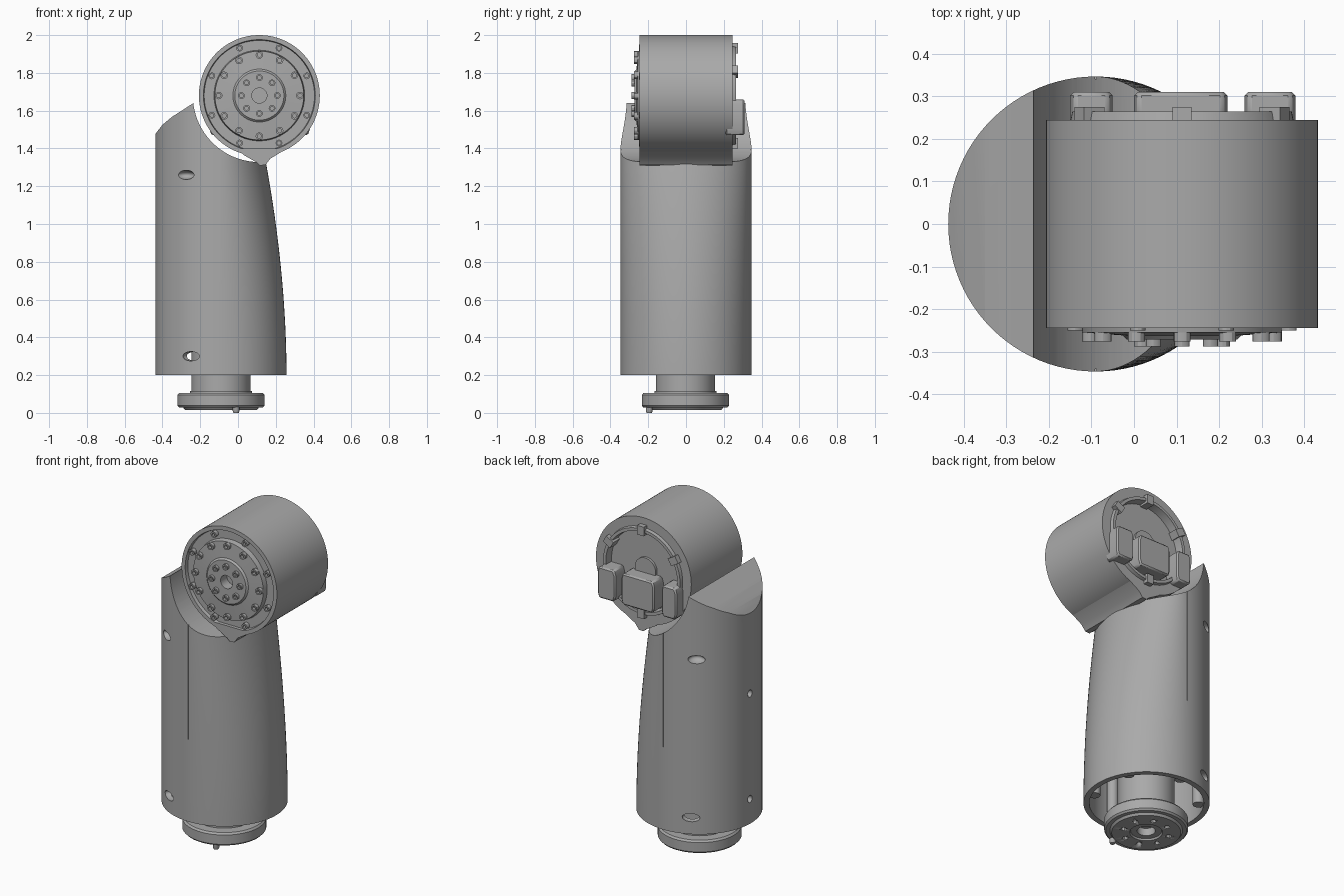
import bpy, bmesh, math
from mathutils import Matrix, Vector

if "Cube" in bpy.data.objects:
    bpy.data.objects.remove(bpy.data.objects["Cube"], do_unlink=True)

GREY = (0.40, 0.40, 0.40, 1)
grey = bpy.data.materials.new("satin grey")
grey.use_nodes = True
grey.diffuse_color = GREY
grey.node_tree.nodes["Principled BSDF"].inputs["Base Color"].default_value = GREY

AXIS_X = -0.09                 # axis of the upright sleeve
HEAD = Vector((0.113, 0, 1.68))  # centre of the joint head
RADIUS = 0.347
TURN = Matrix.Rotation(math.radians(-90), 4, 'X')  # z axis -> y axis


def finish(name, bm, matrix=Matrix()):
    """Store a bmesh as an object with smooth faces and sharp edges."""
    bmesh.ops.remove_doubles(bm, verts=bm.verts, dist=1e-5)
    bmesh.ops.transform(bm, matrix=matrix, verts=bm.verts)
    bmesh.ops.recalc_face_normals(bm, faces=bm.faces)
    mesh = bpy.data.meshes.new(name)
    bm.to_mesh(mesh)
    bm.free()
    mesh.materials.append(grey)
    mesh.shade_smooth()
    mesh.set_sharp_from_angle(angle=math.radians(30))
    obj = bpy.data.objects.new(name, mesh)
    bpy.context.collection.objects.link(obj)
    return obj


def lathe(name, profile, matrix, steps=96):
    """Spin (radius, height) points about z, then place the result."""
    bm = bmesh.new()
    verts = [bm.verts.new((r, 0, h)) for r, h in profile]
    edges = [bm.edges.new(pair) for pair in zip(verts, verts[1:])]
    bmesh.ops.spin(bm, geom=verts + edges, cent=(0, 0, 0), axis=(0, 0, 1),
                   angle=math.tau, steps=steps)
    return finish(name, bm, matrix)


def prism(name, outline, y0, y1):
    """Extrude an (x, z) outline along y."""
    bm = bmesh.new()
    face = bm.faces.new([bm.verts.new((x, y0, z)) for x, z in outline])
    out = bmesh.ops.extrude_face_region(bm, geom=[face])["geom"]
    bmesh.ops.translate(bm, vec=(0, y1 - y0, 0),
                        verts=[g for g in out if isinstance(g, bmesh.types.BMVert)])
    return finish(name, bm)


def ellipsoid(name, centre, size):
    bm = bmesh.new()
    bmesh.ops.create_uvsphere(bm, u_segments=24, v_segments=12, radius=1)
    return finish(name, bm, Matrix.LocRotScale(Vector(centre), None, Vector(size)))


def cut(obj, cutter, operation='DIFFERENCE'):
    """Apply a boolean and drop the cutter."""
    mod = obj.modifiers.new("cut", 'BOOLEAN')
    mod.operation, mod.object, mod.solver = operation, cutter, 'EXACT'
    graph = bpy.context.evaluated_depsgraph_get()
    mesh = bpy.data.meshes.new_from_object(obj.evaluated_get(graph))
    obj.modifiers.clear()
    obj.data = mesh
    bpy.data.objects.remove(cutter, do_unlink=True)


def ring(count, radius, start=0):
    """Points evenly spaced around a circle."""
    for i in range(count):
        a = math.radians(start) + math.tau * i / count
        yield radius * math.cos(a), radius * math.sin(a)


def bolt(name, x, y, z, r, y_out):
    """Socket bolt on the front of the head, reaching out to y_out."""
    profile = [(0, 0), (r, 0), (r, 0.05), (r * 0.55, 0.05), (r * 0.55, 0.03), (0, 0.03)]
    place = Matrix.Translation((x, y_out + 0.05, z)) @ TURN.inverted()
    lathe(name, profile, place, 12)


# Sleeve: round on one side, tapering inwards on the other
bm = bmesh.new()
loops = []
LEVELS, SIDES = 30, 96
for i in range(LEVELS + 1):
    z = 0.2 + 1.55 * i / LEVELS
    taper = RADIUS - 0.11 * ((z - 0.2) / 1.13) ** 1.9
    loops.append([bm.verts.new((AXIS_X + c * (taper if c > 0 else RADIUS), s * RADIUS, z))
                  for c, s in ring(SIDES, 1)])
for low, high in zip(loops, loops[1:]):
    for k in range(SIDES):
        n = (k + 1) % SIDES
        bm.faces.new((low[k], low[n], high[n], high[k]))
bm.faces.new(loops[0])
bm.faces.new(loops[-1])
sleeve = finish("sleeve", bm)

# Shoulder slope and round saddle that clears the head
saddle = []
for i in range(33):
    a = math.radians(186.5 + i * 3)
    saddle.append((HEAD.x + 0.352 * math.cos(a), HEAD.z + 0.352 * math.sin(a)))
outline = [(0.6, 0.1), (-0.6, 0.1), (-0.6, 1.35), (-0.435, 1.48), (-0.40, 1.525),
           (-0.35, 1.567), (-0.29, 1.605)] + saddle + [(0.6, 1.34)]
cut(sleeve, prism("trim", outline, -0.6, 0.6), 'INTERSECT')

# Open bottom, screw pockets and side seams
cut(sleeve, lathe("bore", [(0, -0.1), (0.315, -0.1), (0.315, 0.3), (0.28, 0.34), (0, 0.34)],
                  Matrix.Translation((AXIS_X, 0, 0.2))))
for side in (-1, 1):
    for x, z in ((-0.28, 1.26), (-0.245, 0.3)):
        cut(sleeve, ellipsoid("pocket", (x, side * 0.30, z), (0.05, 0.05, 0.025)))
    seam = [(AXIS_X - 0.002, 0.7), (AXIS_X + 0.002, 0.7),
            (AXIS_X + 0.002, 1.5), (AXIS_X - 0.002, 1.5)]
    cut(sleeve, prism("seam", seam, side * 0.341, side * 0.36))
for z in (0.99, 0.35):
    cut(sleeve, ellipsoid("pocket", (AXIS_X - RADIUS, 0.01, z), (0.03, 0.02, 0.022)))
sleeve.data.shade_smooth()
sleeve.data.set_sharp_from_angle(angle=math.radians(30))

# Neck and mounting flange
base = Matrix.Translation((AXIS_X, -0.003, 0))
lathe("neck", [(0, 0.09), (0.157, 0.09), (0.157, 0.55), (0, 0.55)], base)
flange = lathe("flange", [(0, 0.07), (0.05, 0.07), (0.05, 0.025), (0.085, 0.025),
                          (0.09, 0.015), (0.19, 0.015), (0.2, 0.028), (0.222, 0.028),
                          (0.231, 0.038), (0.231, 0.095), (0.222, 0.106),
                          (0.165, 0.106), (0.165, 0.115), (0, 0.115)], base)
for x, y in ring(8, 0.13, 22.5):
    cut(flange, lathe("hole", [(0, 0), (0.015, 0), (0.015, 0.04), (0, 0.04)],
                      base @ Matrix.Translation((x, y, 0)), 12))
lathe("locating_pin", [(0, 0), (0.014, 0), (0.018, 0.01), (0.018, 0.05), (0, 0.05)],
      Matrix.Translation((-0.01, -0.195, 0)), 16)

# Bosses inside the open bottom
for x, y in ring(6, 0.29, 30):
    lathe("inner_boss", [(0, 0.22), (0.032, 0.22), (0.032, 0.52), (0, 0.52)],
          Matrix.Translation((AXIS_X + x, y, 0)), 16)

# Joint head with stepped front and recessed back
head_profile = [(0, -0.21), (0.04, -0.21), (0.04, -0.272), (0.13, -0.272), (0.14, -0.262),
                (0.235, -0.255), (0.24, -0.225), (0.292, -0.225), (0.296, -0.245),
                (0.32, -0.245), (0.32, 0.245), (0.262, 0.245), (0.258, 0.265),
                (0.24, 0.265), (0.236, 0.215), (0.07, 0.215), (0.07, 0.23), (0, 0.23)]
lathe("joint_head", head_profile, Matrix.Translation(HEAD) @ TURN, 128)

# Lip along the underside of the head
prism("head_lip", [(0.0, 1.40), (0.03, 1.365), (0.10, 1.325), (0.115, 1.31),
                   (0.145, 1.312), (0.17, 1.345), (0.26, 1.40)], -0.245, 0.245)

# Front bolt circles
for name, count, r, start, size, out in (("rim_bolt", 8, 0.272, 22.5, 0.018, -0.25),
                                         ("plate_bolt", 12, 0.215, 0, 0.02, -0.276),
                                         ("hub_bolt", 8, 0.095, 0, 0.018, -0.288)):
    for x, z in ring(count, r, start):
        bolt(name, HEAD.x + x, 0, HEAD.z + z, size, out)

# Connector blocks and clips on the back
for x0, x1 in ((-0.14, -0.06), (0.01, 0.21), (0.27, 0.37)):
    block = prism("connector_block", [(x0, 1.47), (x1, 1.47), (x1 + 0.01, 1.5), (x1 + 0.01, 1.63),
                                      (x1, 1.66), (x0, 1.66), (x0 - 0.01, 1.63),
                                      (x0 - 0.01, 1.5)], 0.21, 0.31)
    block.modifiers.new("soft_edge", 'BEVEL').width = 0.008
for x, z in ring(6, 0.26, 30):
    a = math.atan2(z, x)
    wedge = [(HEAD.x + r * math.cos(a + d), HEAD.z + r * math.sin(a + d))
             for r, d in ((0.225, -0.1), (0.28, -0.08), (0.28, 0.08), (0.225, 0.1))]
    prism("rim_clip", wedge, 0.21, 0.275)
